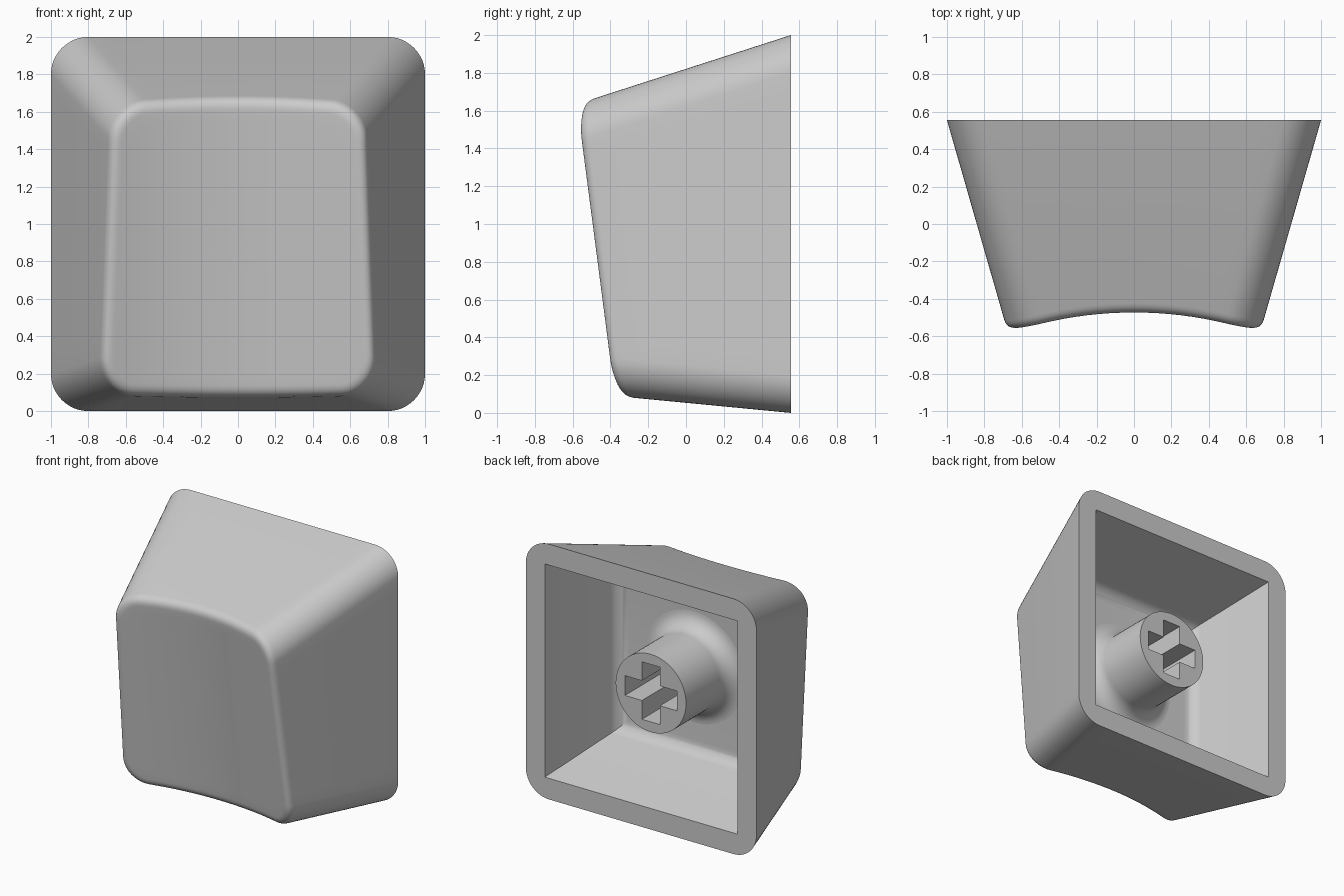
import bpy, bmesh, math
from mathutils import Vector

if "Cube" in bpy.data.objects:
    bpy.data.objects.remove(bpy.data.objects["Cube"])

BASE_Y = 0.555      # plane of the open rim
FLOOR_Y = -0.105    # inside floor of the cavity
STEM_Y = 0.435      # end face of the stem
FILLET = 0.06


def make_object(name, bm):
    bmesh.ops.recalc_face_normals(bm, faces=bm.faces)
    mesh = bpy.data.meshes.new(name)
    bm.to_mesh(mesh)
    bm.free()
    obj = bpy.data.objects.new(name, mesh)
    bpy.context.collection.objects.link(obj)
    return obj


def cut(obj, cutter):
    """Subtract cutter, apply, and drop the cutter."""
    mod = obj.modifiers.new("cut", 'BOOLEAN')
    mod.operation, mod.solver, mod.object = 'DIFFERENCE', 'EXACT', cutter
    activate(obj)
    bpy.ops.object.modifier_apply(modifier=mod.name)
    bpy.data.objects.remove(cutter)


def activate(obj):
    bpy.ops.object.select_all(action='DESELECT')
    obj.select_set(True)
    bpy.context.view_layer.objects.active = obj


def bridge(bm, rings):
    for a, b in zip(rings, rings[1:]):
        n = len(a)
        for i in range(n):
            j = (i + 1) % n
            bm.faces.new((a[i], a[j], b[j], b[i]))


def outline(y, inset=0.0, sides=16, arcs=12):
    """Rounded rectangle of the tapered body at depth y."""
    t = BASE_Y - y
    hw = 1 - 0.287 * t - inset
    lo, hi = 0.096 * t + inset, 2 - 0.322 * t - inset
    r = 0.2 - inset
    centres = [(hw - r, hi - r), (r - hw, hi - r), (r - hw, lo + r), (hw - r, lo + r)]
    corners = []
    for k, (cx, cz) in enumerate(centres):
        corners.append([Vector((cx + r * math.cos(a), y, cz + r * math.sin(a)))
                        for a in [(k + i / arcs) * math.pi / 2 for i in range(arcs + 1)]])
    pts = []
    for k in range(4):
        p, q = corners[k][-1], corners[(k + 1) % 4][0]
        pts += corners[k] + [p.lerp(q, i / sides) for i in range(1, sides)]
    return pts


def dish_y(x, z):
    """Tilted, cylindrically scooped touch surface."""
    return -0.242 - 0.143 * z + (math.sqrt(4 - x * x) - 2)


def on_dish(p):
    return Vector((p.x, dish_y(p.x, p.z), p.z))


# Body: tapered walls, rounded edge, scooped touch surface
base = outline(BASE_Y)
far = outline(-0.7)
edge = []
for p, q in zip(base, far):
    e = p.lerp(q, 0.8)
    for _ in range(15):
        e = p.lerp(q, (BASE_Y - dish_y(e.x, e.z)) / (BASE_Y + 0.7))
    edge.append(e)
wall = [e + (p - e).normalized() * FILLET for e, p in zip(edge, base)]
top = [on_dish(outline(e.y, FILLET)[i]) for i, e in enumerate(edge)]
centre = on_dish(Vector((0, 0, 0.87)))

loops = [base]
for k in range(9):
    t = k / 8
    loops.append([w * (1 - t) ** 2 + e * 2 * t * (1 - t) + p * t * t
                  for w, e, p in zip(wall, edge, top)])
for k in range(1, 14):
    loops.append([on_dish(p.lerp(centre, k / 14)) for p in top])

bm = bmesh.new()
rings = [[bm.verts.new(p) for p in loop] for loop in loops]
bridge(bm, rings)
bm.faces.new(rings[0])
c = bm.verts.new(centre)
last = rings[-1]
for i in range(len(last)):
    bm.faces.new((last[i], last[(i + 1) % len(last)], c))
body = make_object("keycap_body", bm)

# Cavity: square frustum with a rounded floor edge
bm = bmesh.new()
rings = []
for y in (BASE_Y + 0.1, FLOOR_Y):
    h = 0.835 - 0.28 * (BASE_Y - y)
    rings.append([bm.verts.new((sx * h, y, 1 + sz * h))
                  for sx, sz in ((1, 1), (-1, 1), (-1, -1), (1, -1))])
bridge(bm, rings)
bm.faces.new(rings[0])
floor = bm.faces.new(rings[1])
bmesh.ops.recalc_face_normals(bm, faces=bm.faces)
bmesh.ops.bevel(bm, geom=list(floor.edges), offset=0.08, segments=8,
                profile=0.5, affect='EDGES')
cut(body, make_object("cavity_cutter", bm))

# Stem: round post flaring into the cavity floor
R, F = 0.305, 0.13
profile = [(R, STEM_Y)]
for i in range(11):
    a = i / 10 * math.pi / 2
    profile.append((R + F * (1 - math.cos(a)), FLOOR_Y + F * (1 - math.sin(a))))
profile.append((R + F, FLOOR_Y - 0.03))
bm = bmesh.new()
N = 64
rings = [[bm.verts.new((r * math.cos(2 * math.pi * i / N), y,
                        1 + r * math.sin(2 * math.pi * i / N))) for i in range(N)]
         for r, y in profile]
bridge(bm, rings)
bm.faces.new(rings[0])
bm.faces.new(rings[-1])
stem = make_object("stem", bm)

# Cross-shaped socket in the stem
for w, h in ((0.45, 0.155), (0.155, 0.45)):
    bm = bmesh.new()
    bmesh.ops.create_cube(bm, size=1)
    for v in bm.verts:
        v.co = (v.co.x * w, STEM_Y - 0.2 + v.co.y * 0.5, 1 + v.co.z * h)
    cut(stem, make_object("socket_cutter", bm))

for obj in (body, stem):
    activate(obj)
    bpy.ops.object.shade_smooth_by_angle(angle=math.radians(30))
